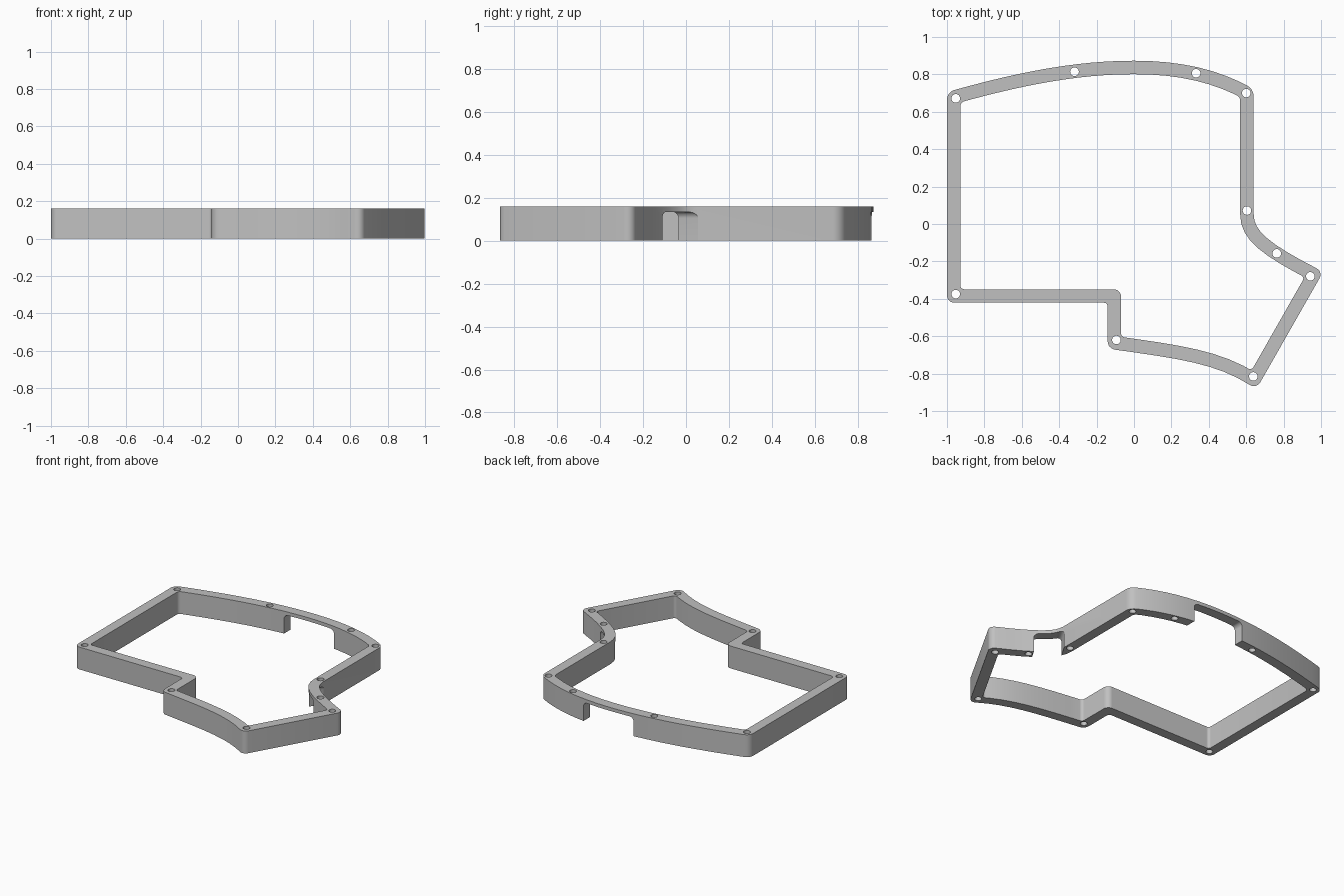
import bpy, bmesh, math
from mathutils import Vector, Matrix

HEIGHT = 0.16
HALF_WALL = 0.036

if "Cube" in bpy.data.objects:
    bpy.data.objects.remove(bpy.data.objects["Cube"], do_unlink=True)

grey = bpy.data.materials.new("light_grey")
grey.use_nodes = True
COLOUR = (0.53, 0.53, 0.53, 1)
grey.diffuse_color = COLOUR
grey.node_tree.nodes["Principled BSDF"].inputs["Base Color"].default_value = COLOUR


def bezier(a, b, c, d, steps):
    """Cubic curve points, without the last one."""
    a, b, c, d = map(Vector, (a, b, c, d))
    pts = []
    for i in range(steps):
        t = i / steps
        s = 1 - t
        pts.append(a * s**3 + b * 3 * s * s * t + c * 3 * s * t * t + d * t**3)
    return pts


# Centre line of the wall, clockwise; each run starts at a corner
back_left, back_right = (-0.964, 0.678), (0.604, 0.70)
crown, bend = (0, 0.837), (0.604, 0.05)
tip, front_point = (0.962, -0.27), (0.642, -0.832)
step_front, step_back = (-0.105, -0.635), (-0.105, -0.385)
runs = [
    bezier(back_left, (-0.6, 0.78), (-0.3, 0.837), crown, 12)
    + bezier(crown, (0.25, 0.837), (0.44, 0.79), back_right, 8),
    [Vector(back_right)] + bezier(bend, (0.604, -0.06), (0.70, -0.135), tip, 8),
    [Vector(tip)],
    bezier(front_point, (0.45, -0.71), (0.25, -0.685), step_front, 8),
    [Vector(step_front)],
    [Vector(step_back)],
    [Vector((-0.964, -0.385))],
]
path = [p for run in runs for p in run]
corners = [i == 0 for run in runs for i in range(len(run))]


def offset_loop(side):
    """Mitred offset of the centre line with rounded corners."""
    n = len(path)
    raw, turns = [], []
    for i, p in enumerate(path):
        u = (p - path[i - 1]).normalized()
        v = (path[(i + 1) % n] - p).normalized()
        nu, nv = Vector((-u.y, u.x)), Vector((-v.y, v.x))
        raw.append(p + (nu + nv) * (side * HALF_WALL / (1 + nu.dot(nv))))
        turns.append(u.x * v.y - u.y * v.x)
    loop = []
    for i, p in enumerate(raw):
        if not corners[i]:
            loop.append(p)
            continue
        a = (raw[i - 1] - p).normalized()
        b = (raw[(i + 1) % n] - p).normalized()
        cut = 0.04 if turns[i] * side < 0 else 0.02
        w = math.sin(a.angle(b) / 2)
        for k in range(7):
            t = k / 6
            wa, wm, wb = (1 - t)**2, 2 * w * t * (1 - t), t * t
            loop.append(p + (a * wa + b * wb) * cut / (wa + wm + wb))
    return loop


def add_object(name, bm):
    bmesh.ops.recalc_face_normals(bm, faces=bm.faces)
    mesh = bpy.data.meshes.new(name)
    bm.to_mesh(mesh)
    bm.free()
    mesh.materials.append(grey)
    obj = bpy.data.objects.new(name, mesh)
    bpy.context.collection.objects.link(obj)
    return obj


# Wall ring: rectangular section swept around the outline
bm = bmesh.new()
outer, inner = offset_loop(1), offset_loop(-1)
rings = [[bm.verts.new((p.x, p.y, z)) for p in pts]
         for pts, z in ((outer, 0), (outer, HEIGHT), (inner, HEIGHT), (inner, 0))]
count = len(outer)
for r in range(4):
    lo, hi = rings[r], rings[(r + 1) % 4]
    for i in range(count):
        j = (i + 1) % count
        bm.faces.new((lo[i], lo[j], hi[j], hi[i]))
frame = add_object("case_frame", bm)


def notch_cutter(name, centre, width, depth, angle, top=0.135, radius=0.03):
    """Bar with a round-cornered top, run through the wall from below."""
    prof = [(-width / 2, -0.1), (width / 2, -0.1)]
    for sx, start in ((1, 0), (-1, 90)):
        for k in range(7):
            a = math.radians(start + 15 * k)
            prof.append((sx * (width / 2 - radius) + radius * math.cos(a),
                         top - radius + radius * math.sin(a)))
    bm = bmesh.new()
    ends = [[bm.verts.new((x, y, z)) for x, z in prof] for y in (-depth / 2, depth / 2)]
    for end in ends:
        bm.faces.new(end)
    for i in range(len(prof)):
        bm.faces.new((ends[0][i - 1], ends[0][i], ends[1][i], ends[1][i - 1]))
    bm.transform(Matrix.Translation((*centre, 0)) @ Matrix.Rotation(angle, 4, "Z"))
    return add_object(name, bm)


# Openings: back port, side port and screw holes
cutters = [
    notch_cutter("back_port_cutter", (0.01, 0.83), 0.40, 0.3, 0),
    notch_cutter("side_port_cutter", (0.67, -0.075), 0.184, 0.26, math.radians(-30)),
]
holes = [(-0.953, 0.672), (-0.318, 0.814), (0.332, 0.806), (0.60, 0.70), (0.604, 0.072),
         (0.763, -0.157), (0.943, -0.28), (0.638, -0.815), (-0.094, -0.62), (-0.953, -0.375)]
bm = bmesh.new()
for x, y in holes:
    bmesh.ops.create_cone(bm, cap_ends=True, segments=24, radius1=0.023, radius2=0.023,
                          depth=0.4, matrix=Matrix.Translation((x, y, 0.08)))
cutters.append(add_object("screw_hole_cutter", bm))

bpy.ops.object.select_all(action="DESELECT")
bpy.context.view_layer.objects.active = frame
frame.select_set(True)
for cutter in cutters:
    mod = frame.modifiers.new(cutter.name, "BOOLEAN")
    mod.operation = "DIFFERENCE"
    mod.solver = "EXACT"
    mod.object = cutter
    bpy.ops.object.modifier_apply(modifier=mod.name)
    bpy.data.objects.remove(cutter, do_unlink=True)

bpy.ops.object.shade_smooth_by_angle(angle=math.radians(30))
